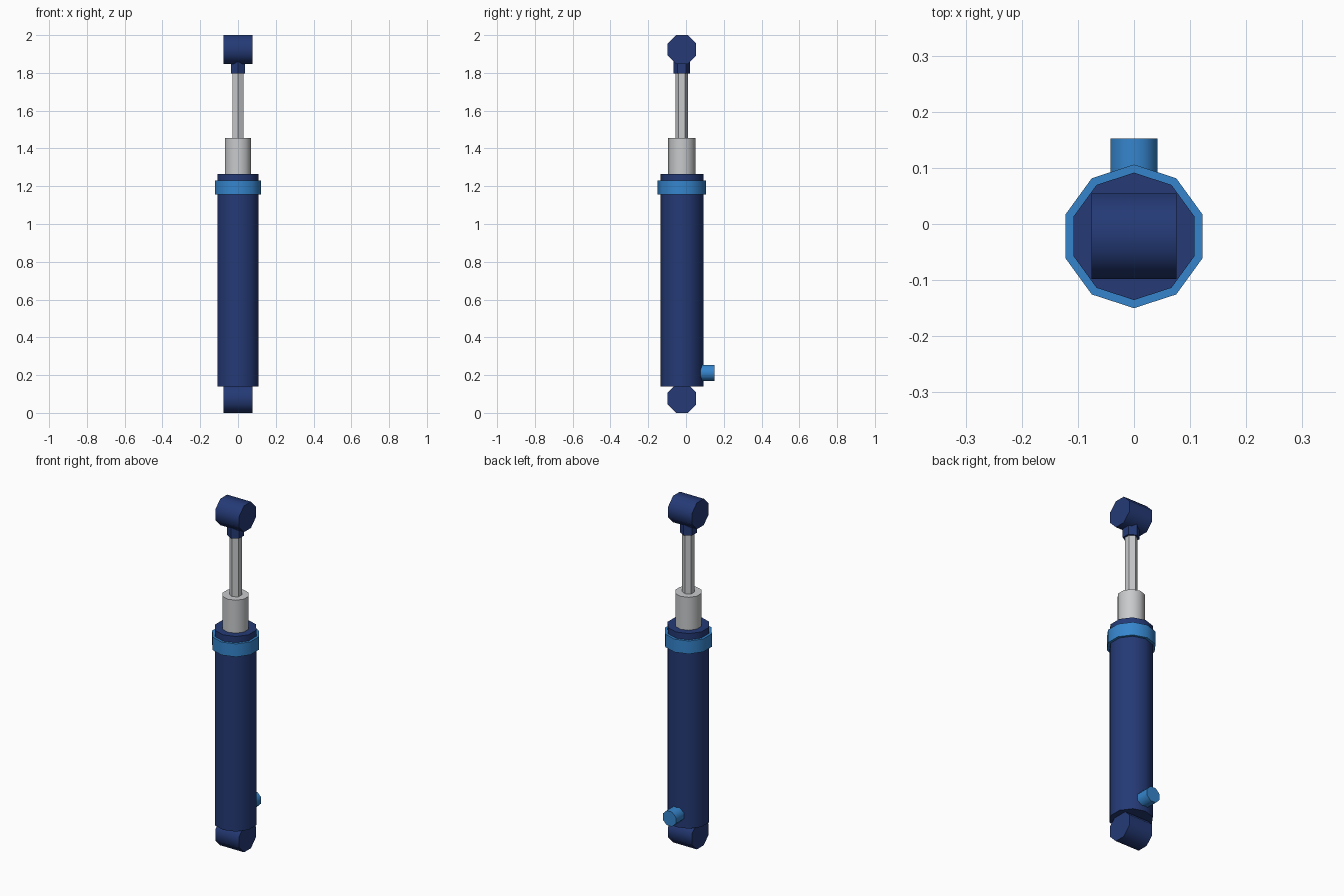
import bpy
import math
from mathutils import Matrix

cube = bpy.data.objects.get("Cube")
if cube:
    bpy.data.objects.remove(cube, do_unlink=True)

AXIS_Y = -0.022  # the cylinder axis sits slightly forward because of the rear port


def make_material(name, rgb):
    mat = bpy.data.materials.new(name)
    mat.use_nodes = True
    color = (*rgb, 1.0)
    mat.diffuse_color = color
    mat.node_tree.nodes["Principled BSDF"].inputs["Base Color"].default_value = color
    return mat


navy = make_material("navy_paint", (0.018, 0.042, 0.18))
blue = make_material("bright_blue_paint", (0.036, 0.235, 0.61))
steel = make_material("light_grey_steel", (0.58, 0.59, 0.60))


def prism(name, mat, sides, radius, start, end, axis="Z", center=(0, AXIS_Y, 0), twist=0.0):
    """Capped prism running from start to end along the given axis."""
    bpy.ops.mesh.primitive_cylinder_add(vertices=sides, radius=radius, depth=end - start)
    obj = bpy.context.object
    obj.name = obj.data.name = name
    turn = {
        "Z": Matrix.Identity(4),
        "X": Matrix.Rotation(math.pi / 2, 4, "Y"),
        "Y": Matrix.Rotation(math.pi / 2, 4, "X"),
    }[axis]
    obj.data.transform(turn @ Matrix.Rotation(twist, 4, "Z"))
    location = list(center)
    location["XYZ".index(axis)] = (start + end) / 2
    obj.location = location
    obj.data.materials.append(mat)
    bpy.ops.object.shade_smooth_by_angle(angle=math.radians(50))
    return obj


# Barrel, collar and telescoping stages
prism("barrel", navy, 10, 0.1135, 0.14, 1.266)
prism("collar", blue, 10, 0.128, 1.155, 1.23)
prism("rod_sleeve", steel, 10, 0.072, 1.24, 1.456)
prism("piston_rod", steel, 6, 0.033, 1.44, 1.81)
prism("rod_neck", navy, 6, 0.044, 1.797, 1.87)

# Octagonal mounting knuckles lying across the axis
EIGHTH = math.pi / 8
KNUCKLE = 0.076
for name, z in (("lower_knuckle", KNUCKLE), ("upper_knuckle", 2 - KNUCKLE)):
    prism(name, navy, 8, KNUCKLE / math.cos(EIGHTH), -KNUCKLE, KNUCKLE,
          axis="X", center=(0, AXIS_Y, z), twist=EIGHTH)

# Hydraulic port at the back
prism("rear_port", blue, 8, 0.042 / math.cos(EIGHTH), 0.06, 0.152,
      axis="Y", center=(0, 0, 0.212), twist=EIGHTH)
